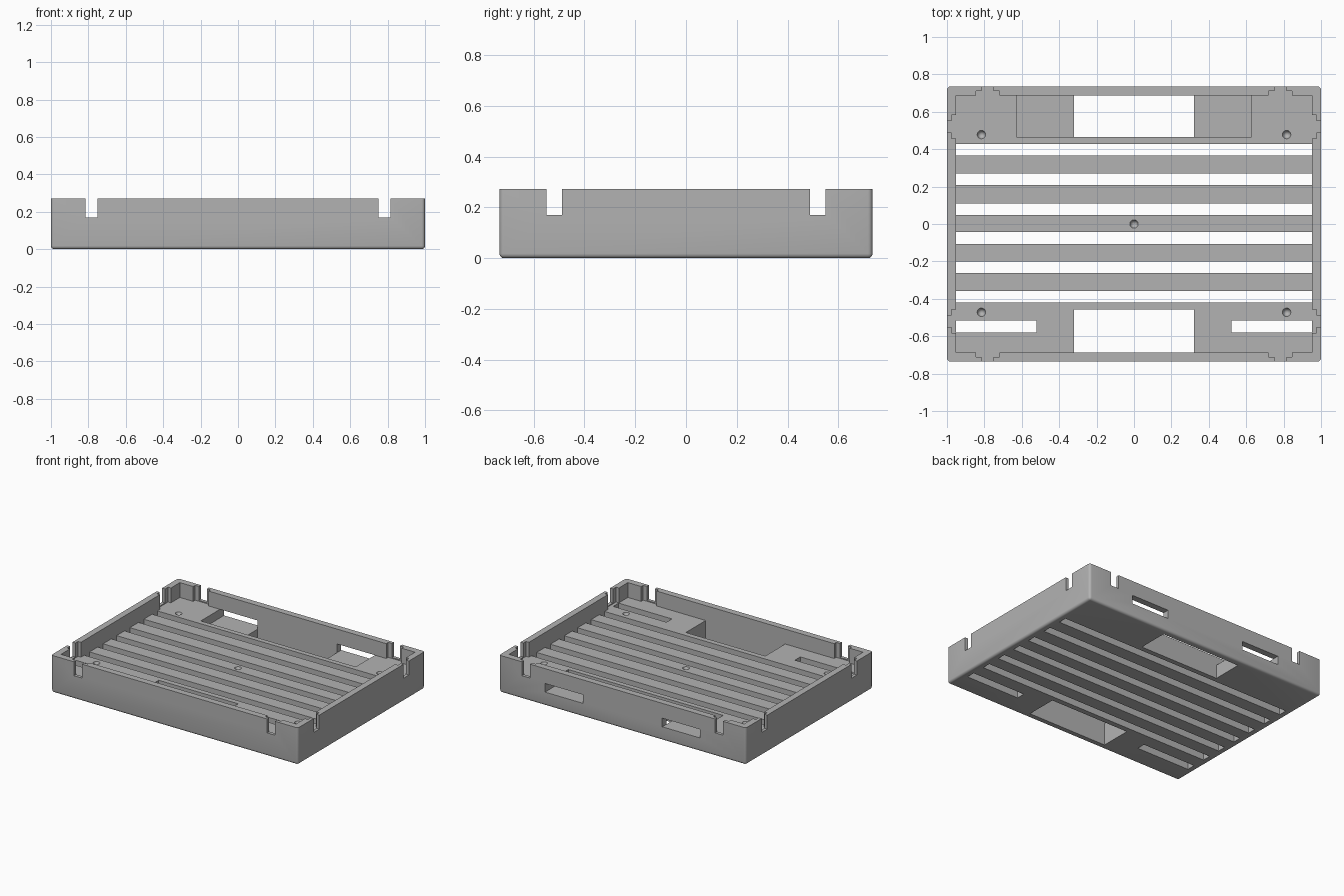
import bpy, bmesh
from mathutils import Matrix

if "Cube" in bpy.data.objects:
    bpy.data.objects.remove(bpy.data.objects["Cube"])

W, D, H = 1.0, 0.735, 0.272        # half width, half depth, height
IX, IY = 0.953, 0.688              # inner half width and half depth
FLOOR, LEDGE = 0.163, 0.10         # floor top and sunken ledge top
TOP, UNDER = 0.4, -0.1             # cutters overshoot the tray

grey = bpy.data.materials.new("grey_plastic")
grey.diffuse_color = (0.45, 0.45, 0.45, 1)
grey.use_nodes = True
grey.node_tree.nodes["Principled BSDF"].inputs["Base Color"].default_value = grey.diffuse_color


def add_box(bm, x0, x1, y0, y1, z0, z1):
    m = Matrix.Translation(((x0 + x1) / 2, (y0 + y1) / 2, (z0 + z1) / 2))
    m = m @ Matrix.Diagonal((abs(x1 - x0), abs(y1 - y0), abs(z1 - z0), 1))
    return bmesh.ops.create_cube(bm, size=1, matrix=m)["verts"]


def make_object(name, bm):
    me = bpy.data.meshes.new(name)
    bm.to_mesh(me)
    bm.free()
    ob = bpy.data.objects.new(name, me)
    bpy.context.collection.objects.link(ob)
    return ob


def cut(target, name, boxes=(), cones=()):
    """Subtract a group of non-overlapping boxes and cones from the target."""
    bm = bmesh.new()
    for b in boxes:
        add_box(bm, *b)
    for x, y in cones:
        bmesh.ops.create_cone(bm, cap_ends=True, segments=20, radius1=0.0, radius2=0.026,
                              depth=0.08, matrix=Matrix.Translation((x, y, FLOOR - 0.03)))
    bmesh.ops.remove_doubles(bm, verts=bm.verts, dist=1e-6)
    bmesh.ops.recalc_face_normals(bm, faces=bm.faces)
    cutter = make_object(name, bm)
    cutter.hide_render = True
    mod = target.modifiers.new(name, "BOOLEAN")
    mod.operation, mod.solver, mod.object = "DIFFERENCE", "EXACT", cutter
    bpy.context.view_layer.objects.active = target
    bpy.ops.object.modifier_apply(modifier=mod.name)
    bpy.data.objects.remove(cutter)


# Outer block: rounded bottom and upright edges, sharp rim
bm = bmesh.new()
add_box(bm, -W, W, -D, D, 0, H)
edges = [e for e in bm.edges if not all(v.co.z > H - 0.01 for v in e.verts)]
bmesh.ops.bevel(bm, geom=edges, offset=0.018, segments=4, profile=0.5, affect="EDGES")
tray = make_object("tray", bm)
tray.data.materials.append(grey)

# Main cavity
cut(tray, "cavity", [(-IX, IX, -IY, IY, FLOOR, TOP)])

# Vent slots across the floor and short slots at the front corners
slots = [(-IX, IX, y - 0.031, y + 0.031, UNDER, 0.2)
         for y in (0.398, 0.240, 0.078, -0.075, -0.232, -0.388)]
for s in (-1, 1):
    slots.append((s * 0.52, s * IX, -0.58, -0.517, UNDER, 0.2))
cut(tray, "vent_slots", slots)

# Sunken ledge along the back, with side windows through the back wall
cut(tray, "back_ledge", [(-0.628, 0.628, 0.466, IY, LEDGE, 0.2)])
cut(tray, "back_windows", [(s * 0.322, s * 0.628, 0.6, 0.9, LEDGE, FLOOR) for s in (-1, 1)])

# Large openings through the floor, front and back
cut(tray, "floor_openings", [(-0.322, 0.322, 0.466, IY, UNDER, 0.2),
                             (-0.322, 0.322, -IY, -0.458, UNDER, 0.2)])

# Clip notches through the walls, each with a wider shallow pocket inside
notches, pockets = [], []
for sx in (-1, 1):
    for sy in (-1, 1):
        notches.append((sx * 0.75, sx * 0.815, sy * 0.6, sy * 0.9, 0.17, TOP))
        notches.append((sx * 0.9, sx * 1.1, sy * 0.488, sy * 0.55, 0.17, TOP))
        pockets.append((sx * 0.72, sx * 0.845, sy * 0.6, sy * 0.711, FLOOR, TOP))
        pockets.append((sx * 0.9, sx * 0.976, sy * 0.457, sy * 0.584, FLOOR, TOP))
cut(tray, "clip_notches", notches)
cut(tray, "clip_pockets", pockets)

# Blind screw holes in the floor
cut(tray, "screw_holes", cones=[(0, 0)] + [(sx * 0.816, y) for sx in (-1, 1)
                                           for y in (0.478, -0.472)])

# Smooth the rounded edges only
bpy.ops.object.select_all(action="DESELECT")
tray.select_set(True)
bpy.context.view_layer.objects.active = tray
bpy.ops.object.shade_smooth_by_angle(angle=0.6)
